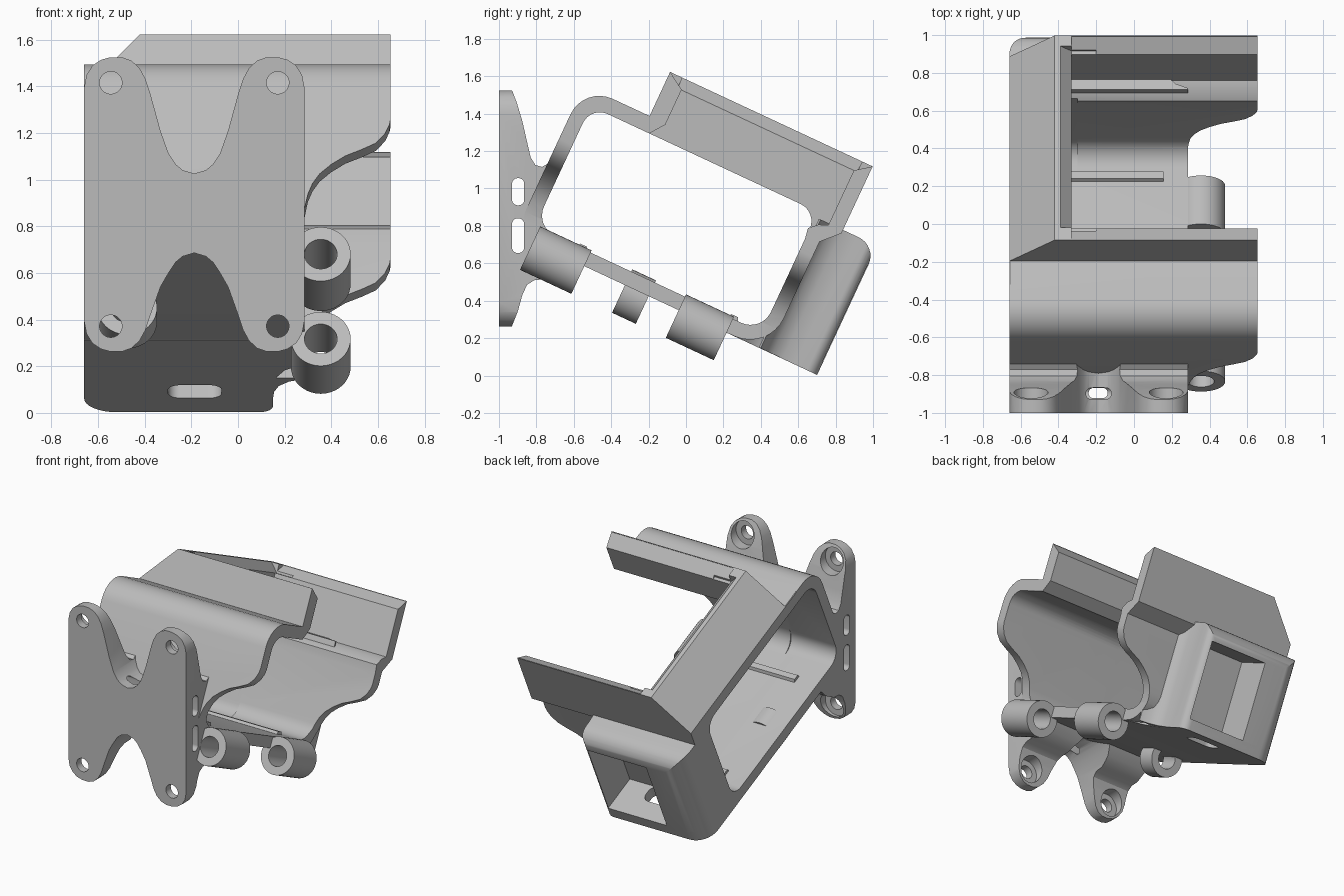
import bpy, bmesh, math
from mathutils import Matrix, Vector

if "Cube" in bpy.data.objects:
    bpy.data.objects.remove(bpy.data.objects["Cube"], do_unlink=True)

grey = bpy.data.materials.new("plain_grey")
grey.use_nodes = True
grey.diffuse_color = (0.5, 0.5, 0.5, 1)
grey.node_tree.nodes["Principled BSDF"].inputs["Base Color"].default_value = (0.5, 0.5, 0.5, 1)

TILT = Matrix.Rotation(math.radians(-25), 4, "X")
LEFT, RIGHT, WAIST = -0.66, 0.655, 0.285


def rounded(points, steps=8):
    """Outline from (a, b) or (a, b, radius) corners."""
    out = []
    for i, p in enumerate(points):
        c = Vector(p[:2])
        if len(p) == 2:
            out.append(c)
            continue
        d0 = (Vector(points[i - 1][:2]) - c).normalized()
        d1 = (Vector(points[(i + 1) % len(points)][:2]) - c).normalized()
        half = d0.angle(d1) / 2
        centre = c + (d0 + d1).normalized() * p[2] / math.sin(half)
        a = c + d0 * p[2] / math.tan(half) - centre
        b = c + d1 * p[2] / math.tan(half) - centre
        sweep = math.pi - 2 * half
        for k in range(steps + 1):
            t = k / steps
            out.append(centre + (a * math.sin((1 - t) * sweep) + b * math.sin(t * sweep)) / math.sin(sweep))
    return out


def prism(name, points, axis, lo, hi):
    """Extrude an outline along an axis."""
    bm = bmesh.new()

    def place(p, h):
        return {"x": (h, p[0], p[1]), "y": (p[0], h, p[1]), "z": (p[0], p[1], h)}[axis]
    pts = rounded(points)
    a = [bm.verts.new(place(p, lo)) for p in pts]
    b = [bm.verts.new(place(p, hi)) for p in pts]
    bm.faces.new(a)
    bm.faces.new(b)
    for i in range(len(a)):
        j = (i + 1) % len(a)
        bm.faces.new((a[i], a[j], b[j], b[i]))
    bmesh.ops.recalc_face_normals(bm, faces=bm.faces)
    mesh = bpy.data.meshes.new(name)
    bm.to_mesh(mesh)
    bm.free()
    obj = bpy.data.objects.new(name, mesh)
    bpy.context.collection.objects.link(obj)
    mesh.materials.append(grey)
    return obj


def disc(x, z, r, n=40):
    return [(x + r * math.cos(i * math.tau / n), z + r * math.sin(i * math.tau / n)) for i in range(n)]


def rect(a0, a1, b0, b1, r=None):
    pts = [(a0, b0), (a1, b0), (a1, b1), (a0, b1)]
    return [p + (r,) for p in pts] if r else pts


def combine(obj, tool, operation="DIFFERENCE"):
    mod = obj.modifiers.new("combine", "BOOLEAN")
    mod.operation, mod.object, mod.solver = operation, tool, "EXACT"
    bpy.ops.object.select_all(action="DESELECT")
    bpy.context.view_layer.objects.active = obj
    obj.select_set(True)
    bpy.ops.object.modifier_apply(modifier=mod.name)
    bpy.data.objects.remove(tool, do_unlink=True)


def cut(obj, points, axis, lo, hi):
    combine(obj, prism("cutter", points, axis, lo, hi))


def finish(obj):
    bpy.ops.object.select_all(action="DESELECT")
    bpy.context.view_layer.objects.active = obj
    obj.select_set(True)
    bpy.ops.object.shade_smooth_by_angle(angle=math.radians(30))


# Tilted frame: an outer side profile, hollowed and opened at the top
frame = prism("tilted_frame", [
    (-1.15, 0.3, 0.14), (-1.15, 1.175, 0.17), (-0.763, 1.175), (-0.763, 1.435),
    (0.432, 1.435), (0.432, 1.04), (0.345, 0.95), (0.345, 0.3, 0.2)], "x", LEFT, RIGHT)
cut(frame, [
    (-1.07, 0.38, 0.12), (-1.07, 1.09, 0.1), (-0.725, 1.09), (-0.667, 1.168), (-0.667, 1.375),
    (-0.758, 1.432), (-0.758, 1.6), (0.428, 1.6), (0.428, 1.432), (0.35, 1.373), (0.35, 1.05),
    (0.3, 1.03), (0.258, 0.99), (0.268, 0.93), (0.268, 0.38, 0.12)], "x", -0.33, 0.9)
# Side window, sloped inner rim and outer corner of the left arm
cut(frame, rect(-1.07, 0.268, 0.38, 1.09, 0.1), "x", -0.9, -0.3)
cut(frame, [(-0.392, 1.437), (-0.33, 1.373), (-0.2, 1.373), (-0.2, 1.6), (-0.392, 1.6)], "y", -0.69, 0.37)
cut(frame, [(-0.42, 1.435), (-0.66, 1.171), (-0.9, 1.171), (-0.9, 1.6), (-0.42, 1.6)], "y", -0.9, 0.6)
# Curved waist on the open side
cut(frame, [(WAIST, 0), (WAIST, 0.43), (0.3, 0.5), (0.32, 0.55), (0.35, 0.595), (0.4, 0.64), (0.46, 0.68),
            (0.53, 0.71), (0.59, 0.74), (0.63, 0.785), (0.65, 0.83), (RIGHT, 0.86),
            (0.9, 0.86), (0.9, 0)], "y", -1.5, 1)

# Rear box with a rounded top, side fillet and rear opening
box = prism("rear_box", [(0.29, 0.3), (0.634, 0.3), (0.634, 1.06, 0.11), (0.29, 1.06)], "x", LEFT, 0.4)
outline = [(LEFT, 0.2), (WAIST, 0.2), (WAIST, 0.3), (0.22, 0.325), (0.175, 0.37), (0.155, 0.43),
           (0.15, 0.5), (0.15, 0.634, 0.06), (LEFT, 0.634, 0.14)]
combine(box, prism("outline", outline, "z", 0, 1.5), "INTERSECT")
cut(box, rect(0.36, 0.8, 0.375, 0.94), "x", -0.36, 0.11)

# Floor under the box, with fillet towards the waist
floor = prism("rear_floor", [
    (LEFT, -0.1), (WAIST, -0.1), (WAIST, 0.12), (0.25, 0.17), (0.2, 0.21), (0.165, 0.28), (0.15, 0.37),
    (0.15, 0.634, 0.06), (LEFT, 0.634, 0.14)], "z", 0.299, 0.378)
for part in (box, floor):
    cut(part, rect(-0.3, -0.07, 0.36, 0.49, 0.05), "z", 0.2, 0.45)

# Clip rings under the floor, aligned with its slope
rings = []
for name, x, lo, hi in (("front_ring", 0.355, -1.043, -0.74), ("rear_ring", 0.355, -0.183, 0.1),
                        ("left_ring", -0.475, -0.5, -0.36)):
    ring = prism(name, disc(x, 0.265, 0.128), "y", lo, hi)
    cut(ring, disc(x, 0.265, 0.07), "y", lo - 0.1, hi + 0.1)
    rings.append(ring)

# Low ribs across the floor
ribs = [prism(name, [(u - 0.035, 0.37), (u - 0.02, 0.4), (u + 0.02, 0.4), (u + 0.035, 0.37)], "x", -0.5, 0.155)
        for name, u in (("front_rib", -0.79), ("rear_rib", 0.1))]

for part in [frame, box, floor] + rings + ribs:
    part.data.transform(TILT)

# Front mounting plate: four-legged outline crossed with a tapering side profile
CX, CZ = -0.1875, 0.894


def leg_edge(depth):
    return [(0.05, depth + 0.015), (0.08, depth + 0.04), (0.11, depth + 0.085),
            (0.145, depth + (0.5 - depth) * 0.5), (0.19, 0.48), (0.21, 0.54), (0.235, 0.585), (0.27, 0.617),
            (0.31, 0.631), (0.36, 0.631), (0.4, 0.62), (0.437, 0.595), (0.462, 0.555), (0.4725, 0.5)]


top, low = leg_edge(0.132), leg_edge(0.208)
loop = ([(0, 0.132)] + top + [(x, -z) for x, z in reversed(low)] + [(0, -0.208)]
        + [(-x, -z) for x, z in low] + [(-x, z) for x, z in reversed(top)])
plate = prism("mounting_plate", [(CX + x, CZ + z) for x, z in loop], "y", -1, -0.5)
side = [(-1.1, 0.2), (-0.93, 0.2), (-0.93, 0.265), (-0.9, 0.34), (-0.875, 0.43), (-0.85, 0.485), (-0.81, 0.51),
        (-0.75, 0.515), (-0.66, 0.56), (-0.6, 0.617), (-0.6, 0.655), (-0.762, 0.731), (-0.855, 0.785),
        (-0.72, 1.09), (-0.735, 1.135), (-0.77, 1.115), (-0.805, 1.125), (-0.83, 1.165), (-0.85, 1.25),
        (-0.875, 1.36), (-0.905, 1.46), (-0.93, 1.525), (-0.93, 1.6), (-1.1, 1.6)]
combine(plate, prism("side", side, "x", -1, 1), "INTERSECT")

# Counterbored screw holes
for sx in (-1, 1):
    for sz in (-1, 1):
        x, z = CX + sx * 0.358, CZ + sz * 0.522
        cut(plate, disc(x, z, 0.048), "y", -1.2, -0.7)
        cut(plate, disc(x, z, 0.09), "y", -0.945, -0.7)

# Strap slots across and down through the plate
for part in (plate, frame):
    for z0, z1 in ((0.655, 0.84), (0.91, 1.055)):
        cut(part, rect(-0.93, -0.865, z0, z1, 0.03), "x", -1, 1)
cut(plate, rect(-0.24, -0.14, -0.922, -0.868, 0.025), "z", 0, 2)

for part in [frame, box, floor, plate] + rings + ribs:
    finish(part)
